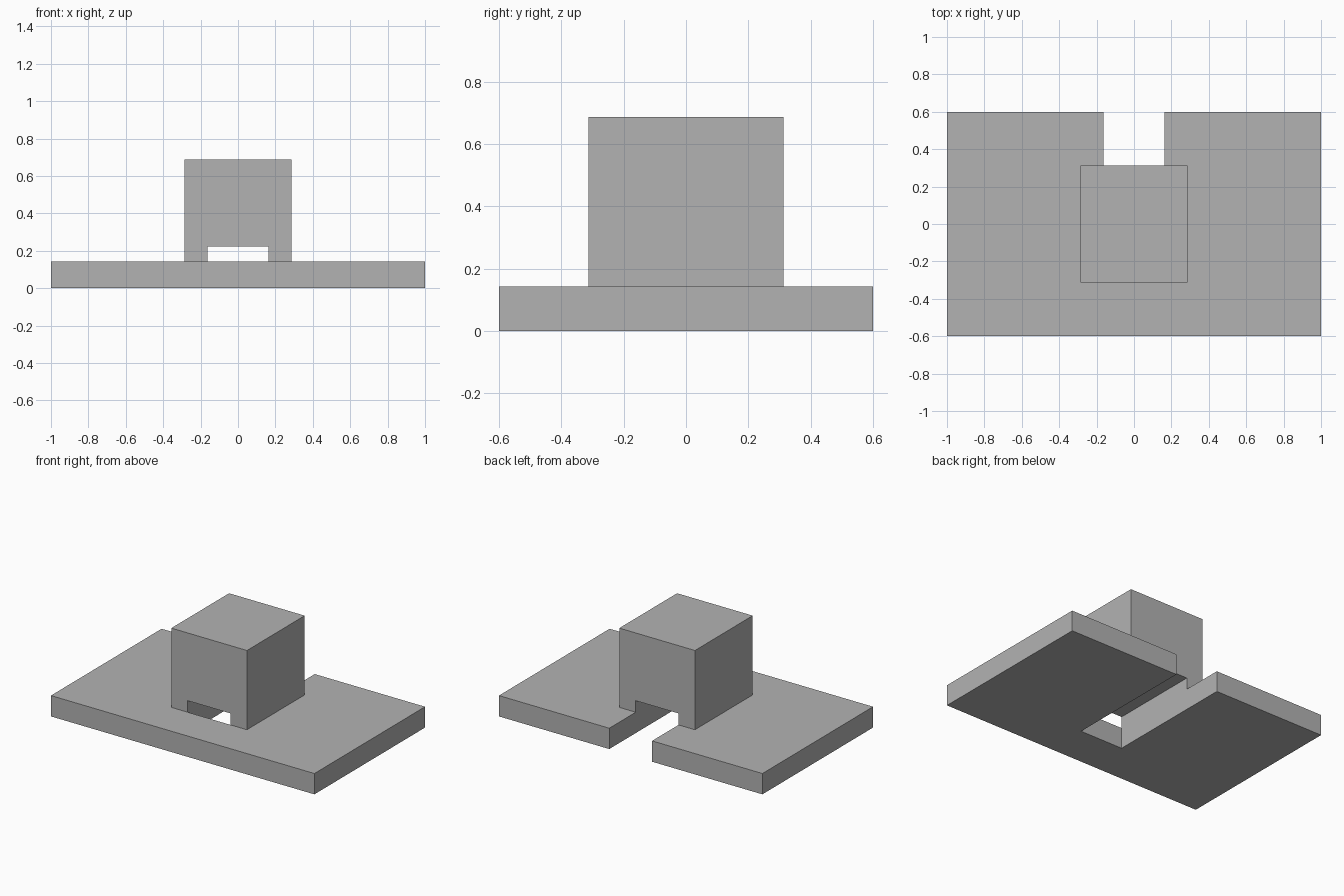
import bpy
import bmesh
from mathutils import Vector

cube = bpy.data.objects.get("Cube")
if cube:
    bpy.data.objects.remove(cube, do_unlink=True)

# Shared dimensions
BASE_X, BASE_Y, BASE_Z = 1.0, 0.6, 0.143
BLOCK_X, BLOCK_Y, BLOCK_Z = 0.287, 0.313, 0.687
SLOT_X, TUNNEL_Z = 0.1625, 0.222

grey = bpy.data.materials.new("plain grey")
grey.use_nodes = True
colour = (0.45, 0.45, 0.45, 1.0)
grey.diffuse_color = colour
grey.node_tree.nodes["Principled BSDF"].inputs["Base Color"].default_value = colour


def mirrored(half):
    """Close a half profile by mirroring it across the first axis."""
    return half + [(-u, v) for u, v in reversed(half)]


def prism(name, points, extrude):
    """Extrude a flat outline along a vector into a closed solid."""
    bm = bmesh.new()
    face = bm.faces.new([bm.verts.new(p) for p in points])
    result = bmesh.ops.extrude_face_region(bm, geom=[face], use_keep_orig=True)
    moved = [g for g in result["geom"] if isinstance(g, bmesh.types.BMVert)]
    bmesh.ops.translate(bm, verts=moved, vec=Vector(extrude))
    bmesh.ops.recalc_face_normals(bm, faces=bm.faces)
    mesh = bpy.data.meshes.new(name)
    bm.to_mesh(mesh)
    bm.free()
    mesh.materials.append(grey)
    obj = bpy.data.objects.new(name, mesh)
    bpy.context.collection.objects.link(obj)
    return obj


# Base plate with a slot running in from the back edge
plate = mirrored([(SLOT_X, -BLOCK_Y), (SLOT_X, BASE_Y),
                  (BASE_X, BASE_Y), (BASE_X, -BASE_Y)])
prism("base_plate", [(x, y, 0) for x, y in plate], (0, 0, BASE_Z))

# Upright block bridging the slot with a square tunnel
arch = mirrored([(SLOT_X, TUNNEL_Z), (SLOT_X, BASE_Z),
                 (BLOCK_X, BASE_Z), (BLOCK_X, BLOCK_Z)])
prism("bridge_block", [(x, -BLOCK_Y, z) for x, z in arch], (0, 2 * BLOCK_Y, 0))
